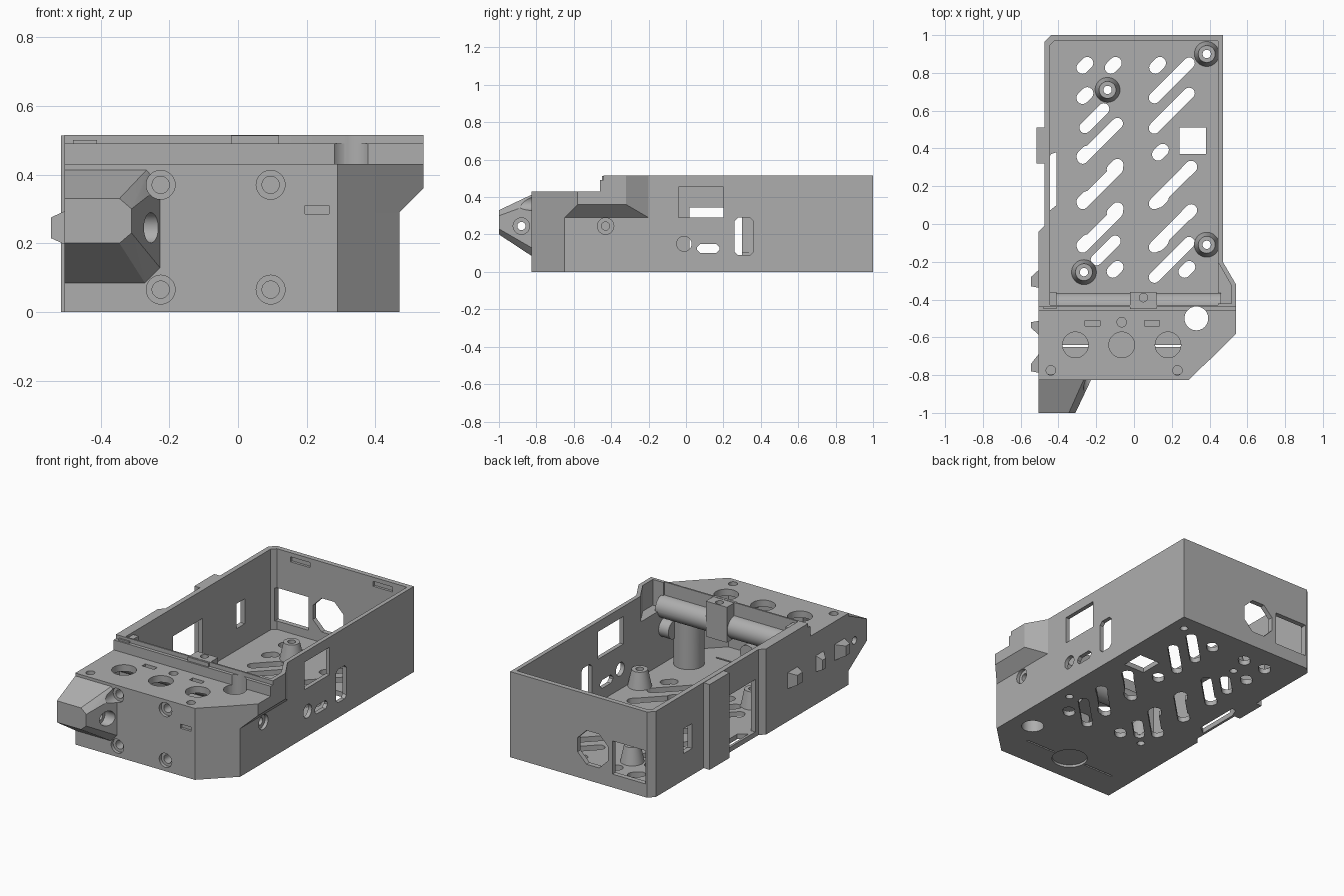
import bpy, bmesh, math
from mathutils import Vector, Matrix

cube = bpy.data.objects.get("Cube")
if cube:
    bpy.data.objects.remove(cube, do_unlink=True)

grey = bpy.data.materials.new("plain grey")
grey.use_nodes = True
tone = (0.42, 0.42, 0.42, 1)
grey.diffuse_color = tone
grey.node_tree.nodes["Principled BSDF"].inputs["Base Color"].default_value = tone


def finish(name, bm):
    bmesh.ops.recalc_face_normals(bm, faces=bm.faces)
    mesh = bpy.data.meshes.new(name)
    bm.to_mesh(mesh)
    bm.free()
    mesh.materials.append(grey)
    ob = bpy.data.objects.new(name, mesh)
    bpy.context.scene.collection.objects.link(ob)
    return ob


def prism(name, outline, z0, z1):
    bm = bmesh.new()
    face = bm.faces.new([bm.verts.new((x, y, z0)) for x, y in outline])
    ext = bmesh.ops.extrude_face_region(bm, geom=[face])
    verts = [v for v in ext["geom"] if isinstance(v, bmesh.types.BMVert)]
    bmesh.ops.translate(bm, verts=verts, vec=(0, 0, z1 - z0))
    return finish(name, bm)


def box(name, x0, x1, y0, y1, z0, z1):
    return prism(name, [(x0, y0), (x1, y0), (x1, y1), (x0, y1)], z0, z1)


def hull(name, points):
    bm = bmesh.new()
    for p in points:
        bm.verts.new(p)
    bmesh.ops.convex_hull(bm, input=bm.verts[:])
    return finish(name, bm)


def rod(name, a, b, r, r2=None, sides=36, spin=0):
    a, b = Vector(a), Vector(b)
    bm = bmesh.new()
    turn = (b - a).to_track_quat("Z", "Y").to_matrix().to_4x4()
    place = Matrix.Translation((a + b) / 2) @ turn @ Matrix.Rotation(spin, 4, "Z")
    bmesh.ops.create_cone(bm, cap_ends=True, segments=sides, radius1=r,
                          radius2=r if r2 is None else r2, depth=(b - a).length, matrix=place)
    return finish(name, bm)


def stadium(x, y, length, width, angle, z0, z1):
    pts = []
    for i in range(18):
        end = 1 if i < 9 else -1
        t = math.radians(-90 + 22.5 * (i % 9) + (0 if end > 0 else 180))
        p = Vector((end * (length - width) / 2 + width / 2 * math.cos(t), width / 2 * math.sin(t)))
        p.rotate(Matrix.Rotation(angle, 2))
        pts.append((x + p.x, y + p.y))
    return prism("slot", pts, z0, z1)


def combine(target, other, operation):
    mod = target.modifiers.new("cut", "BOOLEAN")
    mod.operation, mod.object, mod.solver = operation, other, "EXACT"
    bpy.context.view_layer.objects.active = target
    bpy.ops.object.modifier_apply(modifier=mod.name)
    bpy.data.objects.remove(other, do_unlink=True)


# Outer case with a side bulge, hollowed into a tray and a front bay
case = prism("case", [(-.505, -.825), (.29, -.825), (.47, -.65), (.47, 1), (-.44, 1),
                      (-.475, .965), (-.475, -.01), (-.505, -.04)], 0, .515)


def cut(ob):
    combine(case, ob, "DIFFERENCE")


def add(ob):
    combine(case, ob, "UNION")


bulge = [(.4, -.72), (.54, -.58), (.54, -.32), (.47, -.2), (.4, -.2)]
add(hull("bulge", [(x, y, z) for x, y in bulge for z in (.36, .515)]
         + [(x, y, .29) for x, y in [(.4, -.72), (.47, -.65), (.47, -.2), (.4, -.2)]]))
cut(box("deck_step", -1, 1, -1, -.46, .43, 1))
cut(box("rim_step", -1, 1, -.5, -.44, .49, 1))
cut(prism("tray", [(-.445, -.43), (.445, -.43), (.445, .97), (-.42, .97), (-.445, .945)], .03, 1))
cut(prism("bay", [(-.475, -.795), (.275, -.795), (.445, -.63), (.445, -.4), (-.475, -.4)], .03, .39))
cut(prism("bulge_hollow", [(.43, -.42), (.515, -.42), (.515, -.325), (.45, -.21), (.43, -.21)], .36, 1))

# Added masses: beam, lid tabs, cable tube, nose, side plate
add(rod("beam", (-.46, -.43, .37), (.46, -.43, .37), .066))
add(box("lid_block", -.02, .12, -.45, -.36, .3, .513))
add(box("lid_tab", -.48, -.41, -.45, -.36, .02, .5))
add(rod("cable_tube", (.33, -.5, .01), (.33, -.5, .42), .085))
add(box("side_plate", -.515, -.46, .32, .51, 0, .513))
nose_base = [(-.505, .42), (-.26, .42), (-.22, .37), (-.22, .12), (-.265, .075), (-.505, .075)]
nose_tip = [(-.505, .33), (-.345, .33), (-.31, .3), (-.31, .23), (-.345, .2), (-.505, .2)]
add(hull("nose", [(x, -.81, z) for x, z in nose_base] + [(x, -1, z) for x, z in nose_tip]))

# Hooks on the closed side
for y0, y1, y2, y3 in [(-.34, -.33, -.28, -.23), (-.6, -.55, -.52, -.51), (-.79, -.78, -.74, -.67)]:
    add(hull("hook", [(-.49, y, z) for y in (y0, y3) for z in (.19, .3)]
             + [(-.545, y, z) for y in (y1, y2) for z in (.215, .275)]))

# Screw seats in the front, nose and bulge side
for x in (-.225, .095):
    for z in (.065, .37):
        add(rod("screw_post", (x, -.81, z), (x, -.72, z), .05))
        cut(rod("seat", (x, -1.1, z), (x, -.805, z), .042))
        cut(rod("bore", (x, -.9, z), (x, -.74, z), .025))
add(rod("side_post", (.46, -.43, .245), (.38, -.43, .245), .055))
cut(rod("side_seat", (.6, -.43, .245), (.45, -.43, .245), .044))
cut(rod("side_bore", (.6, -.43, .245), (.39, -.43, .245), .022))
cut(rod("nose_seat", (-.1, -.88, .245), (-.3, -.88, .245), .044))
cut(rod("nose_bore", (-.1, -.88, .245), (-.6, -.88, .245), .022))
cut(box("front_slot", .195, .265, -.9, -.81, .285, .31))

# Deck openings
for x in (-.31, -.065, .18):
    cut(rod("deck_hole", (x, -.64, .3), (x, -.64, .6), .068))
for x in (-.22, .095):
    cut(box("deck_slot", x - .04, x + .04, -.54, -.51, .3, .6))
for x, y in [(-.065, -.52), (-.44, -.775), (.23, -.775)]:
    cut(rod("deck_pin", (x, y, .38), (x, y, .6), .025))
cut(rod("cable_hole", (.33, -.5, -.1), (.33, -.5, 1), .063))
cut(rod("block_hole", (.05, -.39, .45), (.05, -.39, .6), .022))

# Underside: thin slits and a shallow round recess
for x in (-.28, .15):
    cut(box("slit", x - .1, x + .1, -.65, -.64, -.1, .1))
cut(rod("recess", (-.065, -.645, -.1), (-.065, -.645, .015), .1))

# Side and back wall openings
cut(box("side_window", .4, .6, -.04, .2, .29, .455))
cut(rod("side_round", (.4, -.01, .15), (.6, -.01, .15), .04))
for y0, y1, z0, z1 in [(.06, .18, .1, .15), (.26, .36, .09, .29)]:
    c = .018
    loop = [(y0 + c, z0), (y1 - c, z0), (y1, z0 + c), (y1, z1 - c),
            (y1 - c, z1), (y0 + c, z1), (y0, z1 - c), (y0, z0 + c)]
    cut(hull("side_slot", [(x, y, z) for x in (.4, .6) for y, z in loop]))
cut(box("cable_gate", -.6, -.42, .02, .3, .03, .345))
cut(prism("gate_floor", [(-.41, .1), (-.41, .38), (-.44, .37), (-.46, .32), (-.46, .06)], -.1, .1))
cut(box("small_gate", -.6, -.42, .62, .7, .16, .31))
cut(rod("back_octagon", (-.08, .9, .195), (-.08, 1.1, .195), .11, sides=8, spin=math.pi / 8))
cut(box("back_window", -.43, -.21, .9, 1.1, .08, .28))
for x in (-.265, .285):
    cut(box("snap_slot", x - .065, x + .065, .96, .985, .46, .49))

# Floor vents: long and short diagonal slots and a square opening
diag = math.radians(45)
long_slots = [(-.18, .44), (-.18, .2), (-.18, -.03), (.2, .76), (.2, .6), (.2, .2), (.2, -.03), (.2, -.19)]
short_slots = [(-.26, .84), (-.11, .84), (-.26, .68), (-.26, .37), (-.1, .3), (-.26, .13), (-.1, .07),
               (-.26, -.1), (-.1, -.24), (.125, .84), (.14, .38), (.29, .29), (.14, .13),
               (.29, .06), (.14, -.1), (.28, -.24)]
for x, y in long_slots:
    cut(stadium(x, y, .32, .06, diag, -.1, .1))
for x, y in short_slots:
    cut(stadium(x, y, .1, .065, diag, -.1, .1))
for x, y in [(-.21, .56), (-.15, -.14)]:
    cut(stadium(x, y, .2, .06, diag, -.1, .1))
cut(box("floor_window", .24, .38, .37, .51, -.1, .1))

# Tapered board standoffs
parts = [case]
for x, y in [(.385, .9), (-.14, .71), (.385, -.11), (-.265, -.255)]:
    post = rod("board_standoff", (x, y, .02), (x, y, .13), .068, .045)
    combine(post, rod("bore", (x, y, 0), (x, y, .2), .022), "DIFFERENCE")
    cut(rod("floor_bore", (x, y, -.1), (x, y, .1), .022))
    parts.append(post)

for ob in parts:
    bpy.ops.object.select_all(action="DESELECT")
    ob.select_set(True)
    bpy.context.view_layer.objects.active = ob
    bpy.ops.object.shade_smooth_by_angle(angle=math.radians(25))
